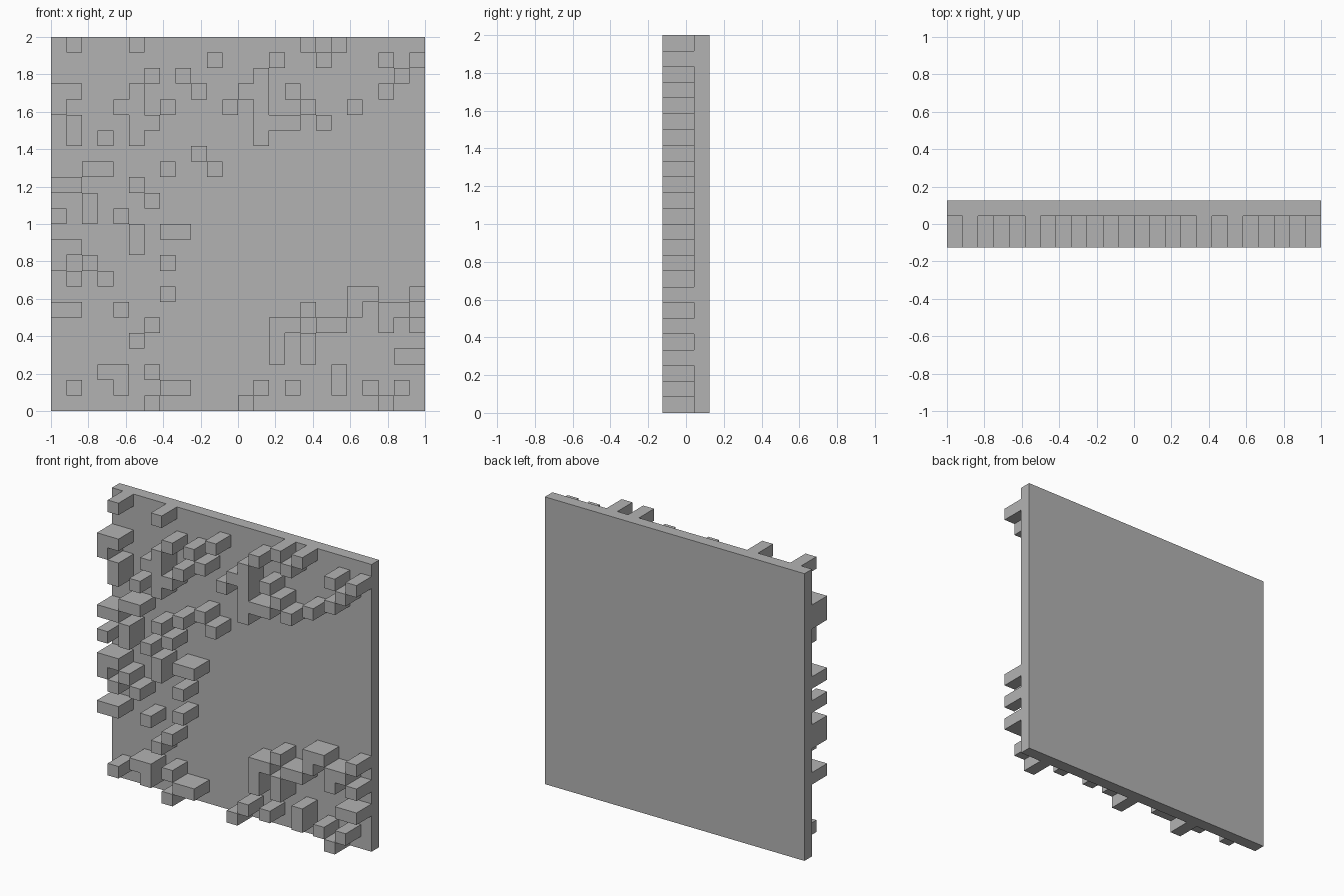
import bpy, bmesh

if "Cube" in bpy.data.objects:
    bpy.data.objects.remove(bpy.data.objects["Cube"])

N = 24                      # cells per side
S = 2.0 / N                 # cell size
FRONT, FACE, BACK = -0.125, 0.0417, 0.125

# columns that carry a raised block, one list per row from the top down
ROWS = [
    [1, 5, 16, 18], [10, 14, 17, 21, 23], [6, 8, 13, 22],
    [0, 1, 5, 9, 12, 13, 15, 21], [0, 4, 5, 7, 11, 13, 16, 19],
    [1, 5, 6, 13, 14, 15, 17], [1, 3, 5, 13], [9], [2, 3, 7, 10],
    [0, 1, 5], [2, 6], [0, 2, 4], [5, 7, 8], [0, 1, 5], [0, 2, 7], [1, 3],
    [7, 19, 20, 23], [0, 1, 4, 16, 19, 21, 22], [6, 14, 15, 17, 18, 21, 23],
    [5, 14, 16], [14, 16, 22, 23], [3, 4, 6, 18],
    [1, 4, 7, 8, 13, 15, 18, 20, 22], [6, 12, 21],
]
raised = {(c, r) for r, cols in enumerate(ROWS) for c in cols}

grey = bpy.data.materials.new("grey")
grey.diffuse_color = (0.45, 0.45, 0.45, 1)
grey.use_nodes = True
grey.node_tree.nodes["Principled BSDF"].inputs["Base Color"].default_value = grey.diffuse_color


def finish(bm, name):
    mesh = bpy.data.meshes.new(name)
    bm.to_mesh(mesh)
    bm.free()
    mesh.materials.append(grey)
    obj = bpy.data.objects.new(name, mesh)
    bpy.context.collection.objects.link(obj)
    return obj


# backing plate
bm = bmesh.new()
bmesh.ops.create_cube(bm, size=1)
bmesh.ops.scale(bm, vec=(2, BACK - FACE, 2), verts=bm.verts)
bmesh.ops.translate(bm, vec=(0, (FACE + BACK) / 2, 1), verts=bm.verts)
finish(bm, "backing_plate")

# raised blocks: a front face per cell, walls only where the neighbour is flat
bm = bmesh.new()


def quad(*pts):
    bm.faces.new([bm.verts.new(p) for p in pts])


for c, r in sorted(raised):
    x0, z1 = -1 + c * S, 2 - r * S
    x1, z0 = x0 + S, z1 - S
    quad((x0, FRONT, z0), (x1, FRONT, z0), (x1, FRONT, z1), (x0, FRONT, z1))
    # walls: bottom, right, top, left
    corners = [(x0, z0), (x1, z0), (x1, z1), (x0, z1)]
    sides = [(0, 1), (1, 0), (0, -1), (-1, 0)]
    for i, (dc, dr) in enumerate(sides):
        if (c + dc, r + dr) not in raised:
            (ax, az), (bx, bz) = corners[i], corners[(i + 1) % 4]
            quad((ax, FRONT, az), (ax, FACE, az), (bx, FACE, bz), (bx, FRONT, bz))
bmesh.ops.remove_doubles(bm, verts=bm.verts, dist=0.0005)
finish(bm, "raised_blocks")
